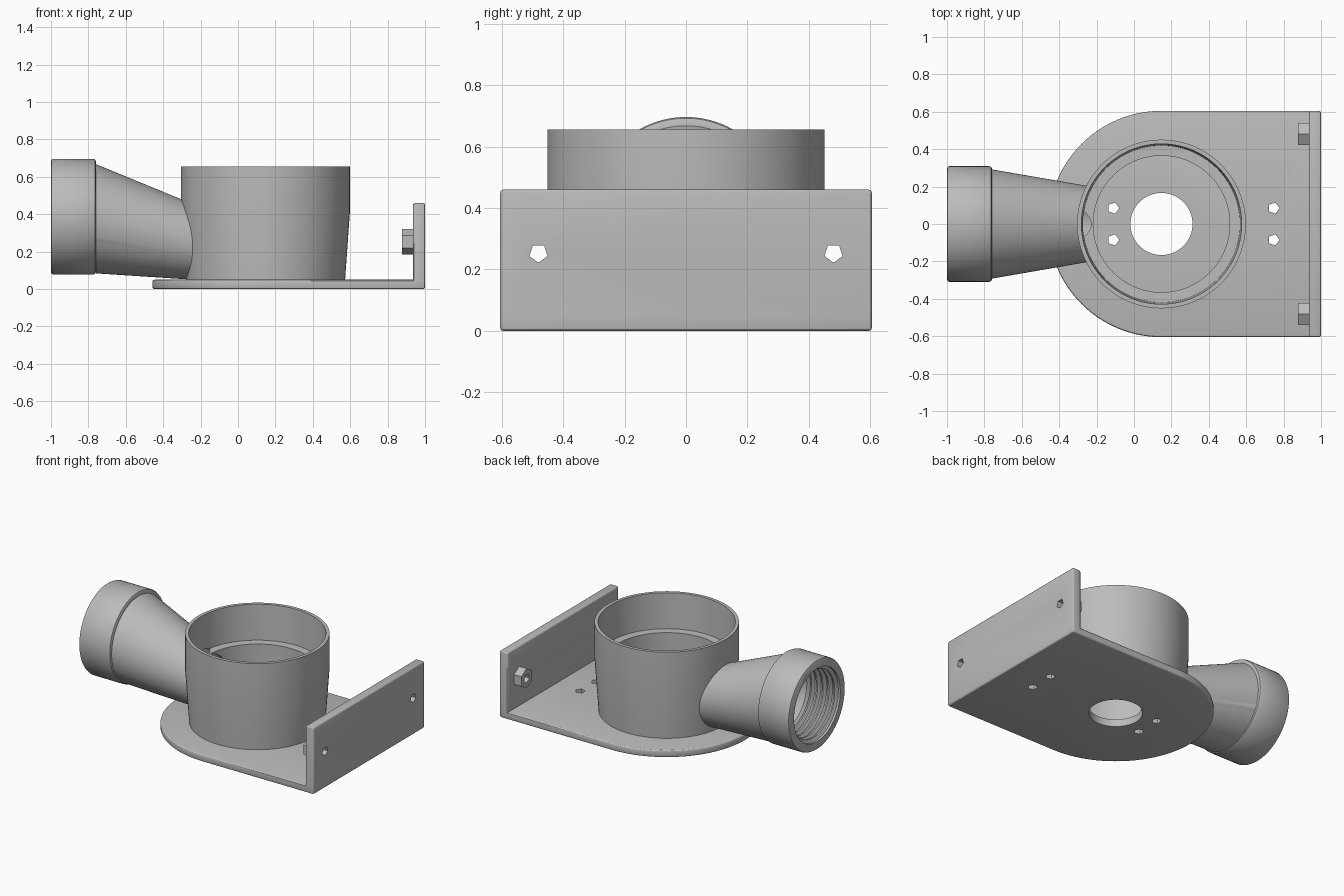
import bpy, bmesh
from math import sin, cos, pi
from mathutils import Vector

if "Cube" in bpy.data.objects:
    bpy.data.objects.remove(bpy.data.objects["Cube"])

grey = bpy.data.materials.new("plain grey")
grey.use_nodes = True
COLOUR = (0.5, 0.5, 0.5, 1)
grey.diffuse_color = COLOUR
grey.node_tree.nodes["Principled BSDF"].inputs["Base Color"].default_value = COLOUR


def finish_mesh(name, bm):
    bmesh.ops.recalc_face_normals(bm, faces=bm.faces)
    mesh = bpy.data.meshes.new(name)
    bm.to_mesh(mesh)
    bm.free()
    mesh.materials.append(grey)
    obj = bpy.data.objects.new(name, mesh)
    bpy.context.collection.objects.link(obj)
    return obj


def loft(name, rings, axis="Z", sides=96):
    """Closed solid through circles given as (centre, radius)."""
    bm = bmesh.new()
    loops = []
    for centre, r in rings:
        loop = []
        for i in range(sides):
            c, s = r * cos(2 * pi * i / sides), r * sin(2 * pi * i / sides)
            offset = Vector((c, s, 0)) if axis == "Z" else Vector((0, s, -c))
            loop.append(bm.verts.new(Vector(centre) + offset))
        loops.append(loop)
    for a, b in zip(loops, loops[1:]):
        for i in range(sides):
            j = (i + 1) % sides
            bm.faces.new((a[i], a[j], b[j], b[i]))
    bm.faces.new(loops[0])
    bm.faces.new(loops[-1])
    return finish_mesh(name, bm)


def select_only(obj):
    bpy.ops.object.select_all(action="DESELECT")
    obj.select_set(True)
    bpy.context.view_layer.objects.active = obj


def cut(obj, cutters):
    select_only(obj)
    for cutter in cutters:
        mod = obj.modifiers.new("cut", "BOOLEAN")
        mod.operation, mod.solver, mod.object = "DIFFERENCE", "EXACT", cutter
        bpy.ops.object.modifier_apply(modifier=mod.name)


CX = 0.147          # cup axis
HALF = 0.605        # half width of the bracket
WALL_X, FLOOR, WALL_TOP = 0.935, 0.05, 0.46

# Bracket: rounded plate with an upright wall, extruded from one outline
bm = bmesh.new()
arc = [bm.verts.new((CX - HALF * sin(pi * i / 64), HALF * cos(pi * i / 64), 0)) for i in range(65)]
inner = [bm.verts.new((WALL_X, y, 0)) for y in (-HALF, HALF)]
outer = [bm.verts.new((1, y, 0)) for y in (-HALF, HALF)]
plate = bm.faces.new(arc + inner)
strip = bm.faces.new((inner[0], outer[0], outer[1], inner[1]))


def raise_faces(faces, height):
    made = bmesh.ops.extrude_face_region(bm, geom=faces, use_keep_orig=True)["geom"]
    bmesh.ops.translate(bm, vec=(0, 0, height), verts=[g for g in made if isinstance(g, bmesh.types.BMVert)])
    return [g for g in made if isinstance(g, bmesh.types.BMFace)]


tops = raise_faces([plate, strip], FLOOR)
wall_top = max(tops, key=lambda f: f.calc_center_median().x)
grown = raise_faces([wall_top], WALL_TOP - FLOOR)
bm.faces.remove(wall_top)
bmesh.ops.recalc_face_normals(bm, faces=bm.faces)
corners = [e for e in bm.edges if e.is_manifold and e.calc_face_angle_signed() > 0.5]
bmesh.ops.bevel(bm, geom=corners, offset=0.012, segments=3, profile=0.5, affect="EDGES")
bracket = finish_mesh("bracket", bm)

# Bracket holes
drain = loft("drain_cutter", [((CX, 0, -0.1), 0.166), ((CX, 0, 0.2), 0.166)])
plate_holes = [loft("plate_hole_cutter", [((x, y, -0.1), 0.031), ((x, y, 0.2), 0.031)], sides=5)
               for x in (-0.11, 0.747) for y in (-0.085, 0.085)]
wall_holes = [loft("wall_hole_cutter", [((0.8, y, 0.253), 0.031), ((1.1, y, 0.253), 0.031)], "X", 5)
              for y in (-0.48, 0.48)]
cut(bracket, [drain] + plate_holes + wall_holes)

# Hexagonal bosses behind the wall holes
bosses = []
for side, y, hole in (("right", -0.48, wall_holes[0]), ("left", 0.48, wall_holes[1])):
    boss = loft(side + "_hex_boss", [((0.878, y, 0.253), 0.068), ((WALL_X + 0.005, y, 0.253), 0.068)], "X", 6)
    cut(boss, [hole])
    bosses.append(boss)

# Cup: tapered below, straight above, with a ledge inside
cup_profile = [((CX, 0, z), r) for z, r in ((0.04, 0.425), (0.41, 0.451), (0.655, 0.451))]
cup = loft("cup", cup_profile)
cup_solid = loft("cup_solid_cutter", cup_profile)
cup_bore = loft("cup_bore_cutter", [((CX, 0, z), r) for z, r in
                ((0.0, 0.365), (0.41, 0.365), (0.411, 0.42), (0.7, 0.43))])

# Pipe: round collar followed by a leaning cone that runs into the cup
COLLAR_Z = 0.387
collar = [((x, 0, COLLAR_Z), r) for x, r in
          ((-1, 0.297), (-0.996, 0.305), (-0.988, 0.309), (-0.772, 0.309), (-0.764, 0.305), (-0.76, 0.297))]


def cone_ring(x, thickness=0.0):
    t = x + 0.76
    return ((x, 0, 0.376 - 0.238 * t), 0.292 - 0.173 * t - thickness)


pipe = loft("pipe", collar + [cone_ring(-0.759), cone_ring(-0.1)], "X")

# Threaded bore through the collar, narrowing into the cone
thread = [((-1.02, 0, COLLAR_Z), 0.252)]
for k in range(5):
    x = -0.985 + 0.044 * k
    thread += [((x + dx, 0, COLLAR_Z), r) for dx, r in
               ((0, 0.252), (0.012, 0.23), (0.022, 0.23), (0.034, 0.252))]
bore = thread + [((-0.76, 0, COLLAR_Z - 0.005), 0.23), cone_ring(-0.7, 0.055), cone_ring(-0.1, 0.035)]
pipe_bore = loft("pipe_bore_cutter", bore, "X")
cut(cup, [cup_bore, pipe_bore])
cut(pipe, [cup_solid, pipe_bore])

# Smooth the round surfaces and remove the cutters
for obj in [bracket, cup, pipe] + bosses:
    select_only(obj)
    bpy.ops.object.shade_smooth_by_angle(angle=0.5)
for cutter in [drain, cup_solid, cup_bore, pipe_bore] + plate_holes + wall_holes:
    bpy.data.objects.remove(cutter)
